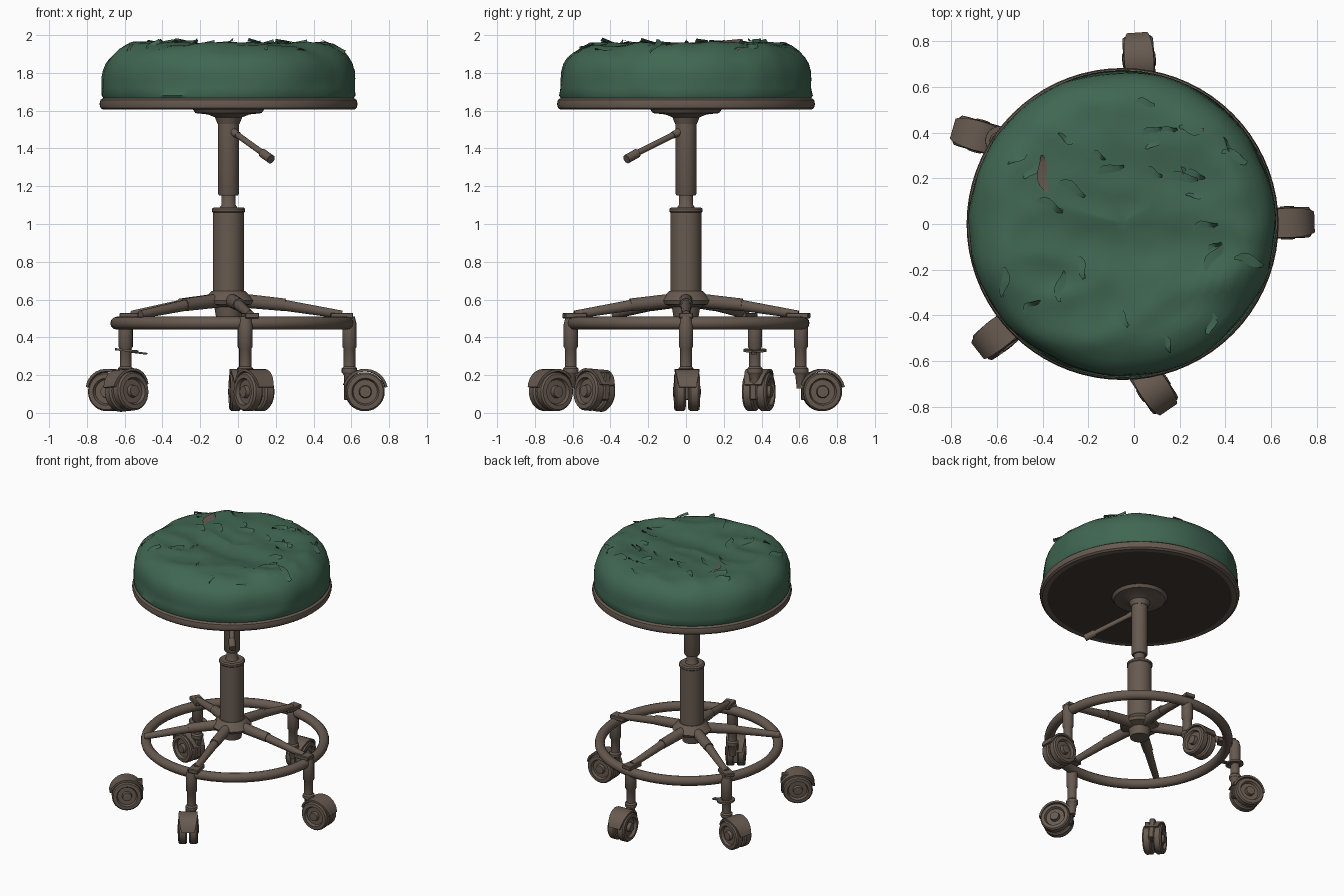
import bpy, bmesh, math, random
from mathutils import Vector, Matrix, noise

if "Cube" in bpy.data.objects:
    bpy.data.objects.remove(bpy.data.objects["Cube"])

random.seed(4)
CX = -0.05          # column axis
RING_R, RING_Z = 0.61, 0.475


def material(name, rgb):
    m = bpy.data.materials.new(name)
    m.diffuse_color = (*rgb, 1)
    m.use_nodes = True
    m.node_tree.nodes["Principled BSDF"].inputs["Base Color"].default_value = m.diffuse_color
    return m


GREEN = material("green_leather", (0.052, 0.135, 0.085))
BROWN = material("brown_metal", (0.135, 0.102, 0.08))
DARK = material("dark_underside", (0.05, 0.04, 0.028))


def finish(name, bm, mat, matrix=Matrix(), angle=35):
    bmesh.ops.recalc_face_normals(bm, faces=bm.faces)
    bm.transform(matrix)
    me = bpy.data.meshes.new(name)
    bm.to_mesh(me)
    bm.free()
    ob = bpy.data.objects.new(name, me)
    bpy.context.collection.objects.link(ob)
    me.materials.append(mat)
    bpy.context.view_layer.objects.active = ob
    ob.select_set(True)
    bpy.ops.object.shade_smooth_by_angle(angle=math.radians(angle))
    ob.select_set(False)
    return ob


def lathe_bm(profile, steps=32):
    """Spin (radius, height) points around z; zero radius closes the end."""
    bm = bmesh.new()
    verts = [bm.verts.new((r, 0, z)) for r, z in profile]
    edges = [bm.edges.new(p) for p in zip(verts, verts[1:])]
    bmesh.ops.spin(bm, geom=verts + edges, axis=(0, 0, 1), cent=(0, 0, 0),
                   angle=2 * math.pi, steps=steps, use_merge=True)
    bmesh.ops.remove_doubles(bm, verts=bm.verts, dist=0.0003)
    return bm


def lathe(name, profile, mat=BROWN, matrix=Matrix.Translation((CX, 0, 0)), steps=32):
    return finish(name, lathe_bm(profile, steps), mat, matrix)


def rod(name, a, b, r1, r2=None, steps=14):
    a, b = Vector(a), Vector(b)
    d = b - a
    m = Matrix.Translation(a) @ d.to_track_quat('Z', 'Y').to_matrix().to_4x4()
    r2 = r1 if r2 is None else r2
    return lathe(name, [(0, 0), (r1, 0), (r2, d.length), (0, d.length)], BROWN, m, steps)


def box(name, size, matrix, mat=BROWN):
    bm = bmesh.new()
    bmesh.ops.create_cube(bm, size=1)
    bm.transform(Matrix.Diagonal((*size, 1)))
    bmesh.ops.bevel(bm, geom=bm.edges[:], offset=min(size) * 0.15, segments=1, affect='EDGES')
    return finish(name, bm, mat, matrix)


# --- cushion: rounded lathe, wrinkled by noise ---
outline = [(0.655, 1.655), (0.672, 1.68), (0.674, 1.72), (0.674, 1.77), (0.67, 1.81),
           (0.657, 1.85), (0.635, 1.885), (0.6, 1.918), (0.56, 1.94)]
outline += [(0.52 - i * 0.04, 1.953 - 0.018 * (i / 13) ** 2) for i in range(13)] + [(0, 1.935)]


def wrinkle(x, y, z):
    p = Vector((x * 2.2 + 3, y * 4.2, z * 2))
    fold = 1 - abs(noise.noise(p)) * 2.2
    return 0.022 * (fold - 0.55) + 0.009 * noise.noise(Vector((x * 9, y * 9, z * 5)))


bm = lathe_bm(outline, 96)
for v in bm.verts:
    if v.co.z > 1.70:
        w = wrinkle(*v.co)
        k = min(1, max(0, (v.co.z - 1.82) / 0.1))
        radial = Vector((v.co.x, v.co.y, 0)).normalized()
        v.co += Vector((0, 0, w * k)) + radial * (w - 0.01) * (1 - k) * 0.5
cushion = finish("cushion", bm, GREEN, Matrix.Translation((CX, 0, 0)), 50)


# --- torn leather flaps, with a brown split under some of them ---
def flap(name, r, a, turn, length, width, lift, mat):
    x, y = r * math.cos(a), r * math.sin(a)
    hit, loc, nor, _ = cushion.ray_cast(Vector((CX + x, y, 2.3)), Vector((0, 0, -1)))
    if not hit:
        return
    bm = bmesh.new()
    rows = []
    for i in range(6):
        t = i / 5
        half = width * math.sin(math.pi * (0.1 + 0.8 * t)) * 0.5
        rows.append([bm.verts.new(((t - 0.5) * length, s * half + 0.012 * math.sin(t * 5),
                                   0.002 + (lift * t if s > 0 else 0))) for s in (-1, 1)])
    for p, q in zip(rows, rows[1:]):
        bm.faces.new((p[0], q[0], q[1], p[1]))
    bmesh.ops.solidify(bm, geom=bm.faces[:], thickness=0.004)
    m = (Matrix.Translation(loc) @ nor.to_track_quat('Z', 'Y').to_matrix().to_4x4()
         @ Matrix.Rotation(turn, 4, 'Z'))
    finish(name, bm, mat, m)


for i in range(30):
    r, a = 0.6 * math.sqrt(random.uniform(0.15, 1)), random.uniform(0, 2 * math.pi)
    turn, size = random.uniform(0, 6.28), random.uniform(0.07, 0.15)
    flap("leather_flap", r, a, turn, size, size * 0.3, 0.02, GREEN)
    if i % 3 == 0:
        flap("leather_split", r, a, turn + 0.15, size, 0.016, 0.004, BROWN)
flap("large_split", 0.41, 2.58, -1.1, 0.16, 0.045, 0.03, BROWN)

# --- seat rim, underside and mount ---
lathe("seat_rim", [(0.63, 1.605), (0.665, 1.605), (0.678, 1.615), (0.683, 1.635),
                   (0.678, 1.657), (0.662, 1.668), (0.63, 1.668)], steps=72)
lathe("seat_underside", [(0, 1.607), (0.64, 1.607), (0.64, 1.64), (0, 1.64)], DARK, steps=72)
lathe("seat_mount", [(0, 1.53), (0.058, 1.53), (0.072, 1.565), (0.11, 1.58),
                     (0.175, 1.587), (0.19, 1.608), (0, 1.608)], steps=40)

# --- column ---
lathe("upper_tube", [(0, 1.15), (0.05, 1.15), (0.055, 1.16), (0.055, 1.56), (0, 1.56)])
lathe("piston", [(0, 1.05), (0.045, 1.05), (0.045, 1.09), (0.038, 1.1), (0.038, 1.16), (0, 1.16)])
lathe("lower_sleeve", [(0, 0.6), (0.083, 0.6), (0.083, 1.06), (0.088, 1.065),
                       (0.088, 1.08), (0.078, 1.088), (0, 1.088)])
lathe("hub", [(0, 0.5), (0.065, 0.5), (0.075, 0.56), (0.125, 0.575), (0.135, 0.595),
              (0.11, 0.625), (0.088, 0.645), (0, 0.645)])

# --- height lever ---
rod("height_lever", (CX, 0, 1.505), (0.15, -0.285, 1.362), 0.016)
rod("lever_grip", (0.13, -0.258, 1.375), (0.175, -0.315, 1.343), 0.024)
rod("lever_root", (CX, 0, 1.505), (0.0, -0.07, 1.47), 0.026, 0.018)

# --- foot ring ---
tube = [(RING_R + 0.034 * math.cos(t * math.pi / 6), RING_Z + 0.034 * math.sin(t * math.pi / 6))
        for t in range(13)]
lathe("foot_ring", tube, matrix=Matrix.Translation((CX + 0.018, 0.01, 0)), steps=72)

# --- spokes with end clamps ---
for deg in (0, 82, 148, 219, 281):
    c, s = math.cos(math.radians(deg)), math.sin(math.radians(deg))
    at = lambda r, z: (CX + r * c, r * s, z)
    rod("spoke_inner", at(0.07, 0.595), at(0.3, 0.572), 0.038, 0.034)
    rod("spoke_outer", at(0.28, 0.572), at(0.6, 0.52), 0.03, 0.022)
    turn = Matrix.Rotation(math.radians(deg), 4, 'Z')
    if deg != 219:
        box("spoke_clamp", (0.12, 0.075, 0.03), Matrix.Translation(at(0.6, 0.515)) @ turn)


# --- casters ---
def caster(pos, deg, tilt=0):
    """Twin wheel with a hood; local x points away from the post."""
    base = (Matrix.Translation((*pos, 0.112)) @ Matrix.Rotation(math.radians(deg), 4, 'Z')
            @ Matrix.Rotation(math.radians(tilt), 4, 'X'))
    for side in (-1, 1):
        m = base @ Matrix.Rotation(-side * math.pi / 2, 4, 'X')
        lathe("wheel", [(0, 0.008), (0.094, 0.008), (0.103, 0.018), (0.103, 0.056), (0.095, 0.066),
                        (0.072, 0.068), (0.064, 0.05), (0.034, 0.05), (0.03, 0.072), (0, 0.074)],
              BROWN, m, 28)
    # curved hood over the wheels
    bm = bmesh.new()
    rows = []
    for i in range(13):
        t = math.radians(12 + i * 12.5)
        half = 0.045 + 0.02 * math.sin(math.pi * i / 12)
        rows.append([bm.verts.new((r * math.cos(t), y, r * math.sin(t)))
                     for r, y in ((0.107, -half), (0.121, -half), (0.121, half), (0.107, half))])
    for p, q in zip(rows, rows[1:]):
        for k in range(4):
            bm.faces.new((p[k], p[(k + 1) % 4], q[(k + 1) % 4], q[k]))
    bm.faces.new(rows[0])
    bm.faces.new(rows[-1])
    finish("wheel_hood", bm, BROWN, base)
    box("caster_body", (0.07, 0.04, 0.15), base @ Matrix.Translation((-0.075, 0, 0.03)))


posts = [((0.59, 0.0), (0.672, 0.005), 2), ((0.035, 0.608), (0.022, 0.72), 94),
         ((-0.595, 0.365), (-0.68, 0.385), 164), ((0.04, -0.61), (0.085, -0.715), -56)]
for (x, y), wheel_at, deg in posts:
    lathe("caster_post", [(0, 0.13), (0.022, 0.13), (0.03, 0.2), (0.041, 0.215), (0.041, 0.235),
                          (0.031, 0.245), (0.031, 0.34), (0.038, 0.35), (0.038, 0.47),
                          (0.028, 0.51), (0, 0.51)], BROWN, Matrix.Translation((x, y, 0)), 18)
    caster(wheel_at, deg)
caster((-0.59, -0.485), 218, 4)

# loose washer on the rear left post
lathe("loose_washer", [(0.03, 0), (0.062, 0), (0.062, 0.012), (0.03, 0.012)], BROWN,
      Matrix.Translation((-0.59, 0.365, 0.325)) @ Matrix.Rotation(0.1, 4, 'Y'), 18)
box("washer_tab", (0.12, 0.03, 0.01),
    Matrix.Translation((-0.54, 0.36, 0.32)) @ Matrix.Rotation(0.12, 4, 'Y'))
